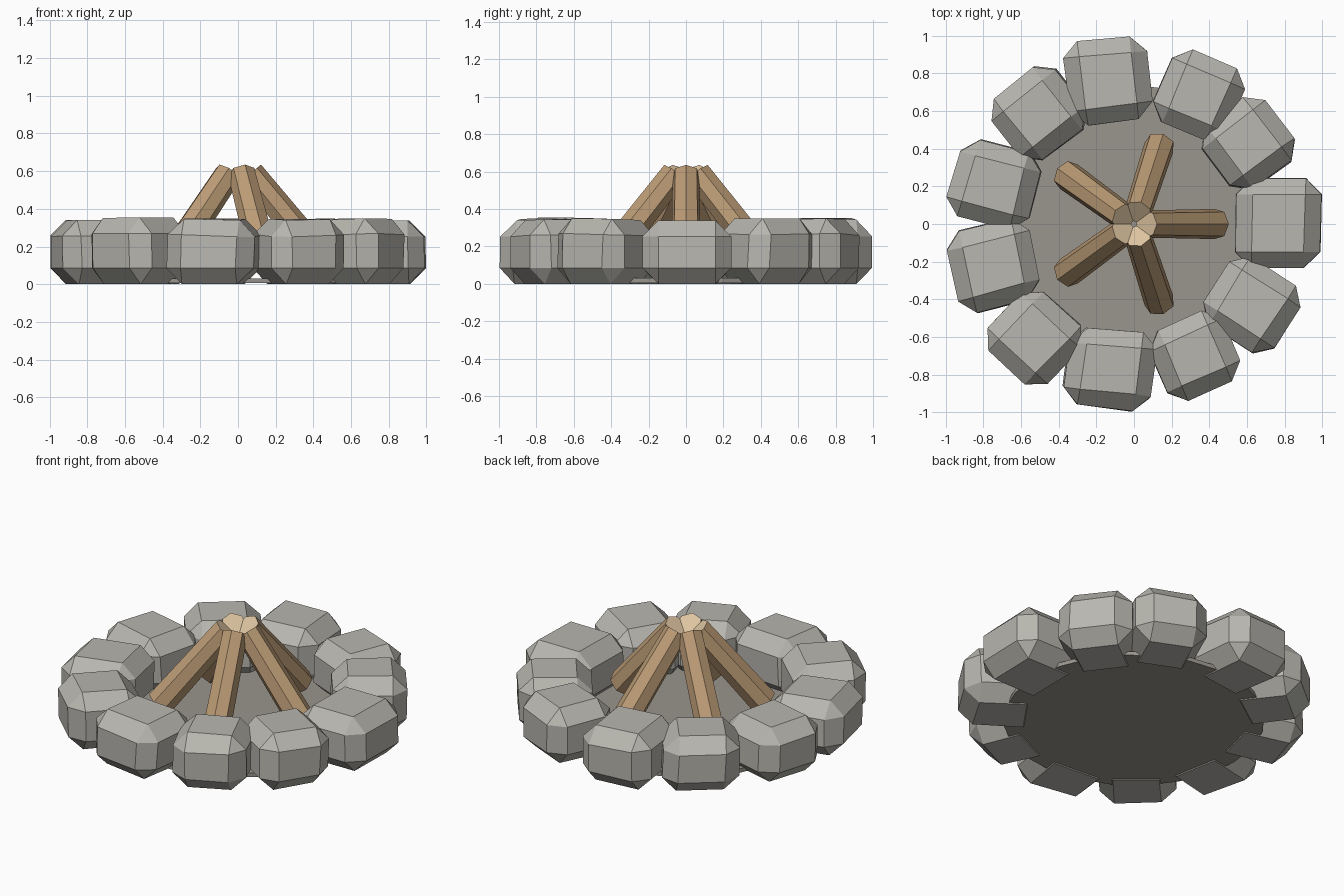
import bpy, bmesh, random
from math import radians, cos, sin, pi
from mathutils import Matrix, Vector

if "Cube" in bpy.data.objects:
    bpy.data.objects.remove(bpy.data.objects["Cube"])

random.seed(4)


def material(name, rgb):
    m = bpy.data.materials.new(name)
    m.diffuse_color = (*rgb, 1)
    m.use_nodes = True
    m.node_tree.nodes["Principled BSDF"].inputs["Base Color"].default_value = m.diffuse_color
    return m


def add_object(name, bm, *mats):
    bmesh.ops.recalc_face_normals(bm, faces=bm.faces)
    mesh = bpy.data.meshes.new(name)
    bm.to_mesh(mesh)
    bm.free()
    for m in mats:
        mesh.materials.append(m)
    ob = bpy.data.objects.new(name, mesh)
    bpy.context.collection.objects.link(ob)
    return ob


stone_mat = material("stone", (0.48, 0.47, 0.43))
ash_mat = material("ash", (0.32, 0.30, 0.27))
bark_mat = material("bark", (0.50, 0.33, 0.18))
cut_mat = material("cut_wood", (0.72, 0.55, 0.35))


# Chamfered, slightly irregular stone; local x points outward from the fire
def stone(i, yaw, dist, side, depth, width):
    bm = bmesh.new()
    bmesh.ops.create_cube(bm, size=1)
    for v in bm.verts:
        top = v.co.z > 0
        v.co.x = v.co.x * depth + random.uniform(-0.012, 0.012)
        v.co.y = v.co.y * width + random.uniform(-0.012, 0.012)
        v.co.z = 0.345 + random.uniform(-0.012, 0.012) if top else 0
    bmesh.ops.bevel(bm, geom=bm.edges[:], offset=0.085, segments=1,
                    affect='EDGES', clamp_overlap=True)
    bm.transform(Matrix.Rotation(radians(yaw), 4, 'Z') @
                 Matrix.Translation((dist, side, 0)))
    add_object(f"stone_{i}", bm, stone_mat)


# Ring of stones: yaw, distance, sideways shift, depth, width
ring = [
    (0, .765, .005, .45, .46), (36.5, .74, -.02, .42, .42),
    (66, .77, -.036, .42, .42), (97, .775, .04, .44, .44),
    (128, .775, .04, .43, .44), (164, .775, 0, .45, .42),
    (193, .78, .045, .45, .44), (227, .80, .024, .43, .44),
    (263, .78, -.036, .42, .46), (293, .77, .02, .41, .42),
    (327, .76, -.02, .45, .42),
]
for i, row in enumerate(ring, 1):
    stone(i, *row)

# Ash bed
bm = bmesh.new()
bmesh.ops.create_cone(bm, cap_ends=True, segments=24, radius1=0.74, radius2=0.74,
                      depth=0.025, matrix=Matrix.Translation((0, 0, 0.0175)))
add_object("ash_bed", bm, ash_mat)

# Leaning seven-sided logs with pale cut ends
foot, tip = Vector((0.44, 0, 0.132)), Vector((0.065, 0, 0.588))
axis = (tip - foot).normalized()
across = Vector((0, 1, 0))
up = axis.cross(across)
if up.z < 0:
    up = -up
for i in range(5):
    bm = bmesh.new()
    rings = []
    for centre, r in ((foot, 0.082), (tip, 0.074)):
        rings.append([bm.verts.new(centre + r * (up * cos(2 * pi * k / 7) +
                                                 across * sin(2 * pi * k / 7)))
                      for k in range(7)])
    for k in range(7):
        n = (k + 1) % 7
        bm.faces.new((rings[0][k], rings[0][n], rings[1][n], rings[1][k]))
    for r in rings:
        bm.faces.new(r).material_index = 1
    bm.transform(Matrix.Rotation(2 * pi * i / 5, 4, 'Z'))
    add_object(f"log_{i + 1}", bm, bark_mat, cut_mat)
